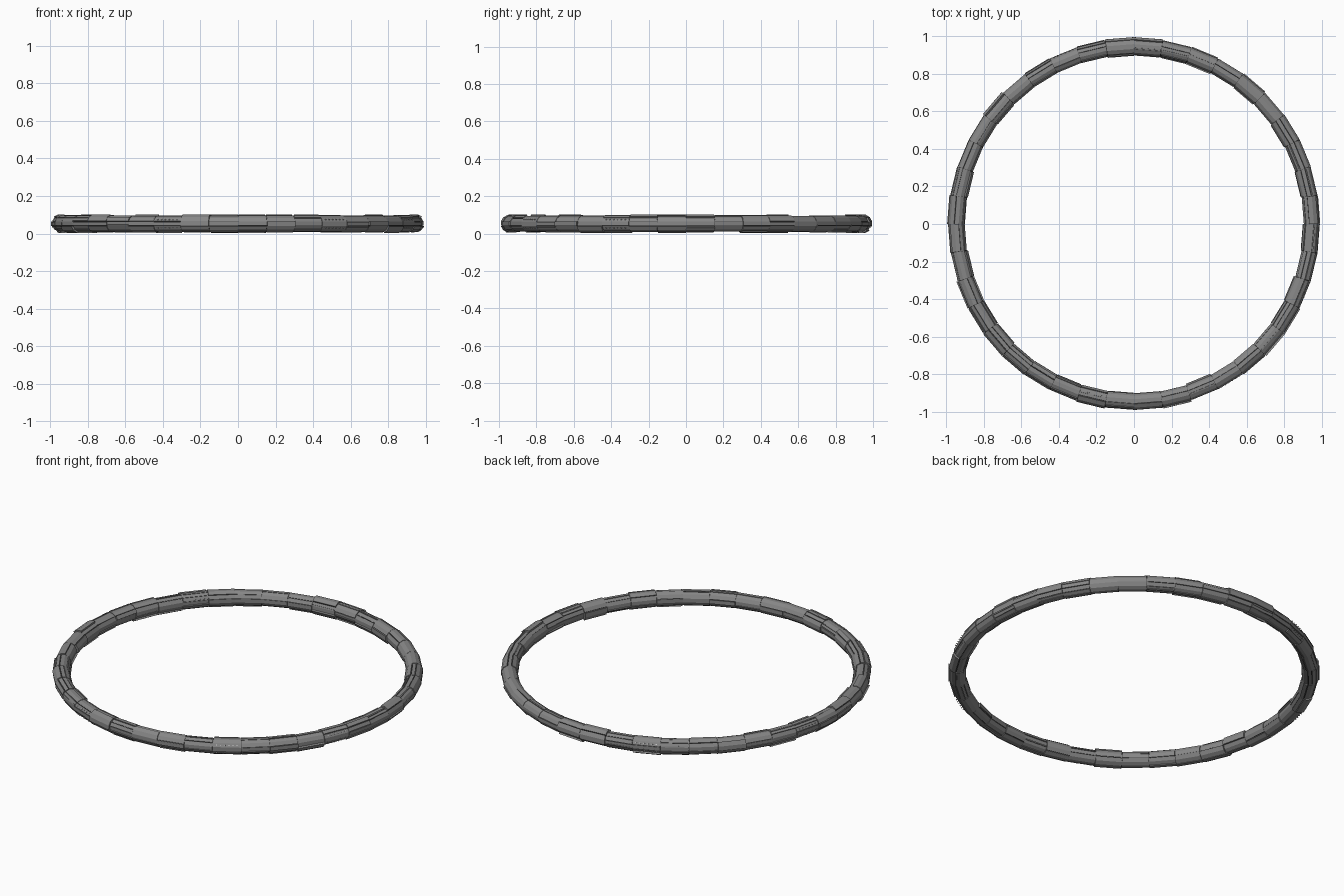
import bpy, bmesh, math, random
from mathutils import Vector

random.seed(7)
cube = bpy.data.objects.get("Cube")
if cube:
    bpy.data.objects.remove(cube)

RING, MID = 0.945, 0.0525      # radius and height of the tube's centre line
SEGMENTS, SIDES = 40, 12
STEP, SIDE = math.tau / SEGMENTS, math.tau / SIDES


def material(name, value):
    m = bpy.data.materials.new(name)
    m.use_nodes = True
    colour = (value, value, value, 1)
    m.diffuse_color = colour
    m.node_tree.nodes["Principled BSDF"].inputs["Base Color"].default_value = colour
    return m


hull = material("hull grey", 0.24)
dark = material("groove grey", 0.06)
light = material("window light grey", 0.6)


def point(t, phi, r):
    """Point on the tube at ring angle t, section angle phi, section radius r."""
    d = RING + r * math.cos(phi)
    return Vector((d * math.cos(t), d * math.sin(t), MID + r * math.sin(phi)))


def plate(bm, t0, t1, p0, p1, inner, outer, cuts=1):
    """Straight plate bent round the section in a number of flat cuts."""
    rows = []
    for i in range(cuts + 1):
        phi = p0 + (p1 - p0) * i / cuts
        rows.append([bm.verts.new(point(t, phi, r)) for t, r in
                     ((t0, inner), (t1, inner), (t1, outer), (t0, outer))])
    for a, b in zip(rows, rows[1:]):
        for k in range(4):
            n = (k + 1) % 4
            bm.faces.new((a[k], a[n], b[n], b[k]))
    bm.faces.new(rows[0][::-1])
    bm.faces.new(rows[-1])


def finish(bm, name, mat):
    bmesh.ops.recalc_face_normals(bm, faces=bm.faces)
    mesh = bpy.data.meshes.new(name)
    bm.to_mesh(mesh)
    bm.free()
    mesh.materials.append(mat)
    obj = bpy.data.objects.new(name, mesh)
    bpy.context.collection.objects.link(obj)
    return obj


# Inner tube, seen only in the grooves
bpy.ops.mesh.primitive_torus_add(major_segments=SEGMENTS, minor_segments=SIDES,
                                 major_radius=RING, minor_radius=0.039,
                                 location=(0, 0, MID))
core = bpy.context.object
core.name = "inner_tube"
core.data.materials.append(dark)

# Hull plating: each segment is wrapped by plates of mixed width and height
plates, windows = bmesh.new(), bmesh.new()
smooth_segments = (4, 5, 33)
window_segments = (12, 18, 27, 33, 37)
for s in range(SEGMENTS):
    t0, t1 = s * STEP, (s + 1) * STEP
    k = 0
    while k < SIDES:
        width = SIDES if s in smooth_segments else min(random.choice((1, 1, 2, 2, 3)), SIDES - k)
        top = 0.044 if width == SIDES else random.choice((0.042, 0.043, 0.044, 0.045, 0.0465, 0.0515))
        gap = 0.0 if width == SIDES else 0.035
        p0, p1 = (k - 0.5) * SIDE + gap, (k + width - 0.5) * SIDE - gap
        plate(plates, t0 + 0.0008, t1 - 0.0008, p0, p1, 0.036, top, width)
        k += width

    # Short rows of small windows on the outer wall, above and below
    if s in window_segments:
        for phi in (-SIDE, SIDE):
            for i in range(6):
                t = t0 + STEP * (i + 1) / 7
                plate(windows, t - 0.003, t + 0.003, phi - 0.05, phi + 0.05, 0.043, 0.0475)

finish(plates, "hull_plates", hull)
finish(windows, "windows", light)

# Raised ribs running along parts of the ring
ribs = bmesh.new()
for s in range(SEGMENTS):
    for phi in (math.pi / 2, -math.pi / 2, 0, math.pi):
        if random.random() < 0.3:
            t0 = s * STEP
            shift = random.choice((-0.35, -0.2, 0.2, 0.35))
            plate(ribs, t0 + 0.004, t0 + STEP - 0.004, phi + shift - 0.07,
                  phi + shift + 0.07, 0.038, 0.0485)
finish(ribs, "raised_ribs", hull)
